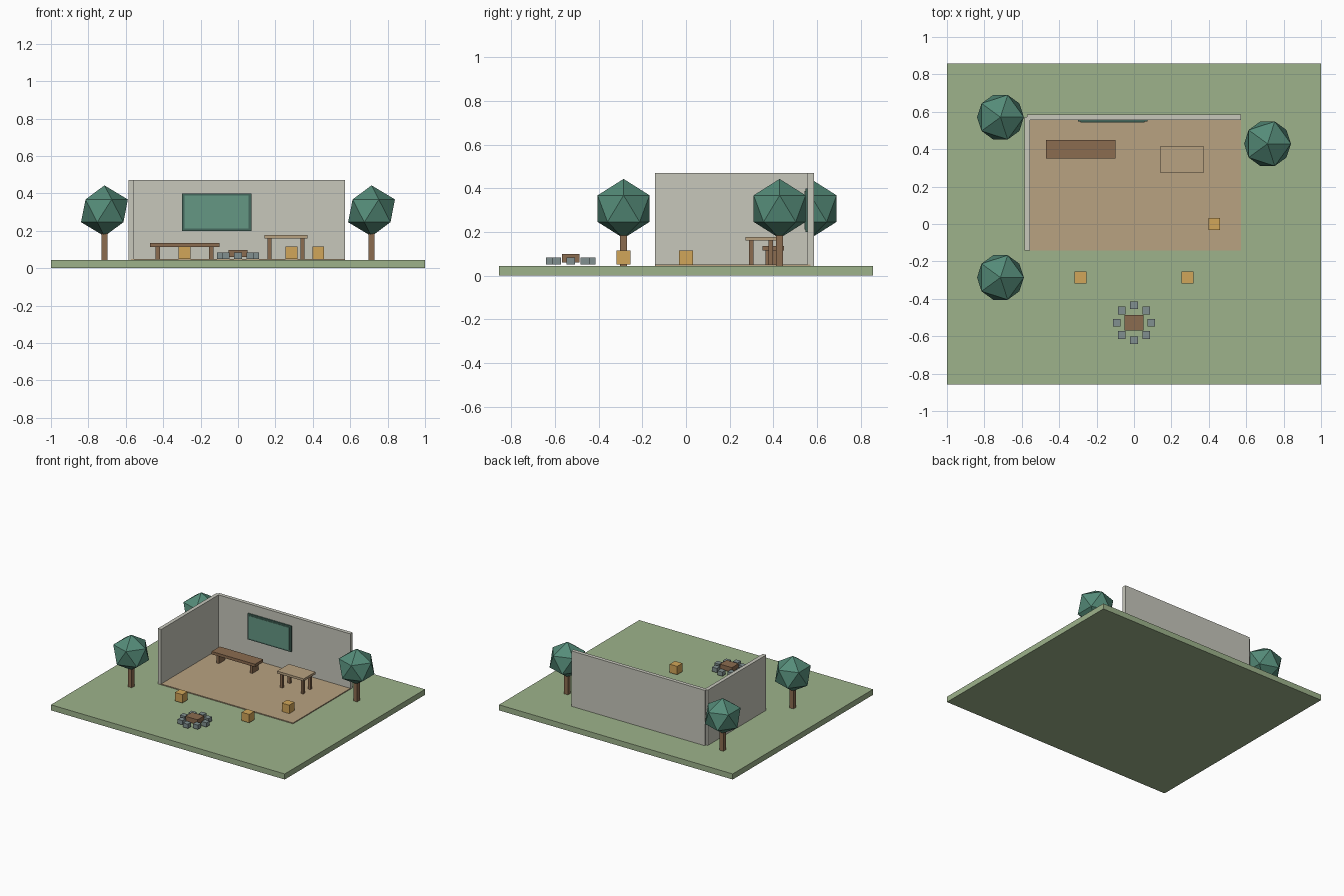
import bpy, math

if "Cube" in bpy.data.objects:
    bpy.data.objects.remove(bpy.data.objects["Cube"])

# ---- helpers ----
def mat(name, r, g, b):
    m = bpy.data.materials.new(name)
    m.diffuse_color = (r, g, b, 1)
    m.use_nodes = True
    m.node_tree.nodes["Principled BSDF"].inputs["Base Color"].default_value = m.diffuse_color
    return m

GRASS = mat("grass", 0.34, 0.45, 0.26)
WALL = mat("plaster", 0.57, 0.57, 0.50)
TAN = mat("light_wood", 0.48, 0.36, 0.22)
BROWN = mat("dark_wood", 0.26, 0.15, 0.08)
LEAF = mat("leaf", 0.09, 0.26, 0.19)
FRAME = mat("board_frame", 0.06, 0.14, 0.11)
BOARD = mat("board_green", 0.13, 0.31, 0.23)
STOOL = mat("stool_wood", 0.64, 0.38, 0.10)
STONE = mat("stone", 0.22, 0.28, 0.28)

def box(name, m, x, y, z):
    """Box from (min, max) ranges on each axis."""
    bpy.ops.mesh.primitive_cube_add(size=1, location=[(a + b) / 2 for a, b in (x, y, z)])
    o = bpy.context.object
    o.name = name
    o.scale = [b - a for a, b in (x, y, z)]
    o.data.materials.append(m)
    return o

def around(c, half):
    return (c - half, c + half)

G, F = 0.043, 0.05  # top of the grass, top of the floor

# ---- ground and open room ----
box("lawn", GRASS, (-1, 1), (-0.857, 0.857), (0, G))
box("floor", TAN, (-0.571, 0.571), (-0.143, 0.571), (G, F))
box("back_wall", WALL, (-0.571, 0.571), (0.557, 0.586), (G, 0.471))
box("left_wall", WALL, (-0.586, -0.557), (-0.143, 0.571), (G, 0.471))

# ---- wall board ----
box("board_frame", FRAME, (-0.3, 0.071), (0.547, 0.558), (0.2, 0.4))
box("board_panel", BOARD, (-0.286, 0.057), (0.543, 0.552), (0.212, 0.388))

# ---- bench ----
box("bench_seat", BROWN, (-0.471, -0.1), (0.35, 0.45), (0.114, 0.136))
for s in (-1, 1):
    box("bench_leg", BROWN, around(-0.286 + s * 0.143, 0.011), around(0.4, 0.036), (F, 0.114))

# ---- table ----
box("table_top", TAN, (0.143, 0.371), (0.273, 0.416), (0.16, 0.178))
for sx in (-1, 1):
    for sy in (-1, 1):
        box("table_leg", BROWN, around(0.257 + sx * 0.088, 0.01),
            around(0.344 + sy * 0.045, 0.01), (F, 0.16))

# ---- stools ----
for x, y in ((-0.286, -0.286), (0.286, -0.286), (0.429, 0)):
    box("stool", STOOL, around(x, 0.032), around(y, 0.032), (F, 0.115))

# ---- fire pit ----
PY = -0.528
box("firewood", BROWN, around(0, 0.052), around(PY, 0.041), (0.06, 0.098))
for i in range(8):
    a = i * math.pi / 4
    box("pit_stone", STONE, around(0.093 * math.cos(a), 0.0205),
        around(PY + 0.093 * math.sin(a), 0.0205), (F, 0.083))

# ---- trees ----
for x, y in ((-0.714, 0.571), (-0.714, -0.286), (0.714, 0.429)):
    box("tree_trunk", BROWN, around(x, 0.016), around(y, 0.016), (G, 0.22))
    bpy.ops.mesh.primitive_ico_sphere_add(subdivisions=1, radius=1, location=(x, y, 0.307))
    crown = bpy.context.object
    crown.name = "tree_crown"
    crown.scale = (0.14, 0.14, 0.136)
    crown.data.materials.append(LEAF)
